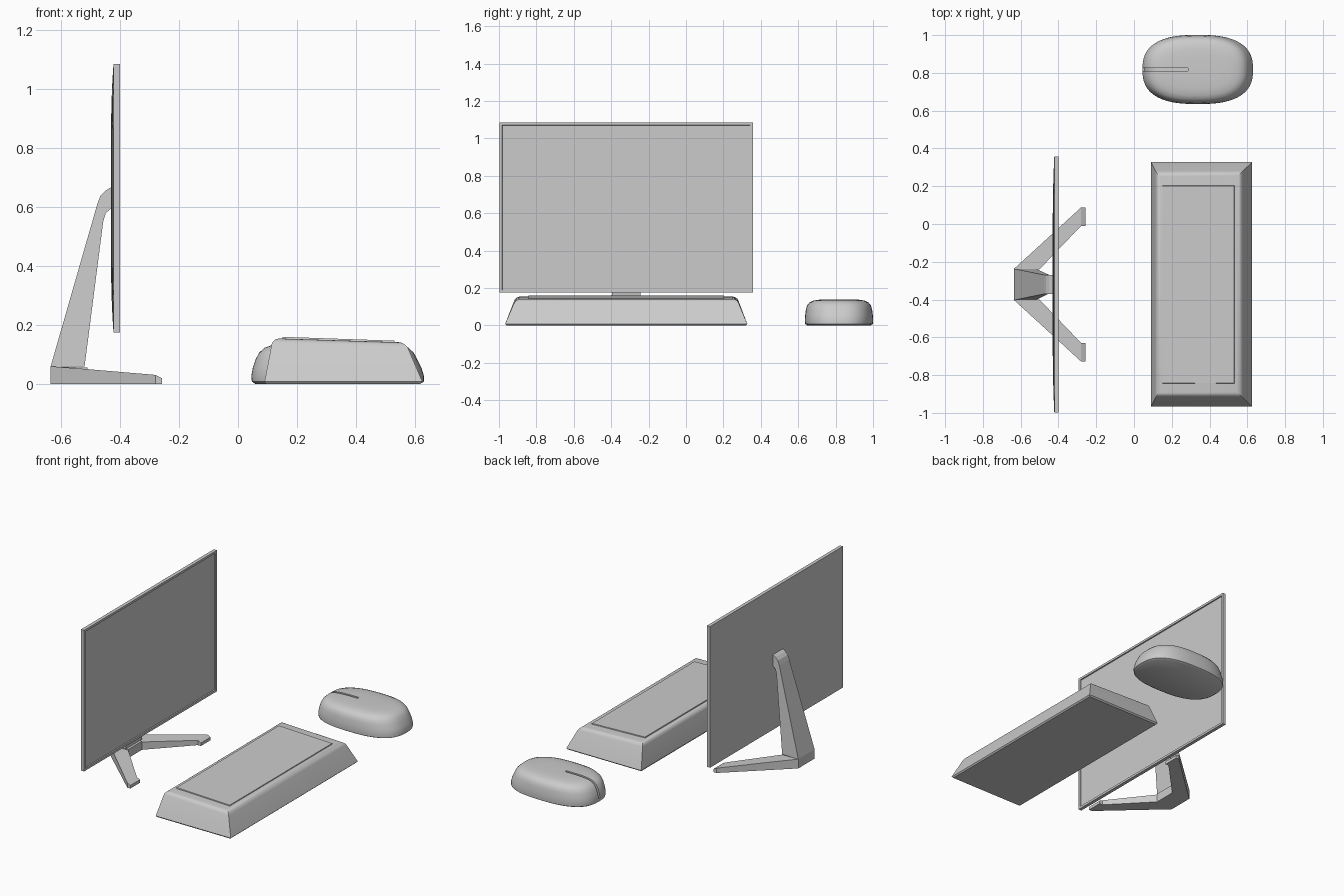
import bpy, bmesh, math
from mathutils import Vector

if "Cube" in bpy.data.objects:
    bpy.data.objects.remove(bpy.data.objects["Cube"])

CY = -0.32  # centre line of monitor and stand


def finish(name, bm, smooth=None):
    bmesh.ops.recalc_face_normals(bm, faces=bm.faces)
    me = bpy.data.meshes.new(name)
    bm.to_mesh(me)
    bm.free()
    ob = bpy.data.objects.new(name, me)
    bpy.context.collection.objects.link(ob)
    if smooth:
        shade(ob, smooth)
    return ob


def shade(ob, deg):
    bpy.ops.object.select_all(action='DESELECT')
    ob.select_set(True)
    bpy.context.view_layer.objects.active = ob
    bpy.ops.object.shade_smooth_by_angle(angle=math.radians(deg))


def loft(rings):
    """Skin equal-length point rings and cap both ends."""
    bm = bmesh.new()
    vs = [[bm.verts.new(p) for p in r] for r in rings]
    n = len(vs[0])
    for a, b in zip(vs, vs[1:]):
        for i in range(n):
            bm.faces.new((a[i], a[(i + 1) % n], b[(i + 1) % n], b[i]))
    bm.faces.new(vs[0])
    bm.faces.new(vs[-1])
    return bm


def rect(x0, x1, y0, y1, z0, z1):
    """Rectangle whose height runs from z0 at x0 to z1 at x1."""
    return [(x0, y0, z0), (x1, y0, z1), (x1, y1, z1), (x0, y1, z0)]


# Monitor panel with a recessed screen
bm = loft([rect(-0.422, -0.40, -0.997, 0.357, z, z) for z in (0.175, 1.085)])
bmesh.ops.recalc_face_normals(bm, faces=bm.faces)
front = [f for f in bm.faces if f.normal.x > 0.9]
bmesh.ops.inset_region(bm, faces=front, thickness=0.02)
bmesh.ops.inset_region(bm, faces=front, thickness=0.002, depth=-0.007)
finish("monitor_panel", bm)

# Slightly domed back cover
bm = bmesh.new()
bmesh.ops.create_grid(bm, x_segments=16, y_segments=16, size=1)
for v in bm.verts:
    u, w = v.co.x, v.co.y
    bulge = 0.009 * (1 - u ** 4) * (1 - w ** 4)
    v.co = Vector((-0.4221 - bulge, CY + u * 0.677, 0.63 + w * 0.455))
back = finish("monitor_back", bm, 30)

# Stand neck: side profile that narrows upward
profile = [(-0.635, 0.06), (-0.52, 0.06), (-0.457, 0.55), (-0.448, 0.58), (-0.425, 0.60),
           (-0.425, 0.67), (-0.45, 0.655), (-0.467, 0.637), (-0.477, 0.61)]
half = lambda z: 0.083 - 0.032 * min(1, (z - 0.06) / 0.5)
finish("stand_neck", loft([[(x, CY + s * half(z), z) for x, z in profile] for s in (-1, 1)]))

# Stand foot: hub and two splayed legs
hub = [(-0.635, -0.083), (-0.635, 0.083), (-0.51, 0.07), (-0.51, -0.07)]
finish("stand_hub", loft([[(x, CY + y, 0) for x, y in hub],
                          [(x, CY + y, 0.06 if x < -0.6 else 0.0555) for x, y in hub]]))
for side, s in (("left", -1), ("right", 1)):
    stations = [(-0.635, 0.0, 0.083, 0.06), (-0.51, 0.07, 0.197, 0.0505),
                (-0.28, 0.31, 0.408, 0.031), (-0.258, 0.31, 0.408, 0.02)]
    finish("stand_leg_" + side, loft([[(x, CY + s * a, 0), (x, CY + s * b, 0),
                                       (x, CY + s * b, z), (x, CY + s * a, z)]
                                      for x, a, b, z in stations]))

# Keyboard body: tapered block with rounded top edges
bm = loft([rect(0.095, 0.617, -0.96, 0.32, 0, 0), rect(0.09, 0.625, -0.967, 0.328, 0.008, 0.008),
           rect(0.118, 0.568, -0.91, 0.272, 0.155, 0.141)])
top = [e for e in bm.edges if all(v.co.z > 0.1 for v in e.verts)]
bmesh.ops.bevel(bm, geom=top, offset=0.022, segments=4, profile=0.5, affect='EDGES')
finish("keyboard_body", bm, 30)

# Keyboard key panel: thin raised slab on the sloping top
finish("keyboard_keys", loft([rect(0.148, 0.533, -0.845, 0.205, 0.145, 0.135),
                              rect(0.151, 0.53, -0.842, 0.202, 0.160, 0.147)]))

# Mouse body: stacked oval rings (left x, right x, half width, height)
levels = [(0.06, 0.615, 0.168, 0), (0.047, 0.63, 0.181, 0.008), (0.045, 0.63, 0.183, 0.028),
          (0.05, 0.622, 0.181, 0.055), (0.06, 0.607, 0.177, 0.085), (0.072, 0.595, 0.171, 0.107),
          (0.09, 0.578, 0.158, 0.123), (0.118, 0.553, 0.137, 0.133), (0.16, 0.515, 0.105, 0.138),
          (0.22, 0.455, 0.06, 0.14)]


def oval(x0, x1, hw, z, n=64, p=2.6):
    pts = []
    for i in range(n):
        c, s = math.cos(math.tau * i / n), math.sin(math.tau * i / n)
        pts.append(((x0 + x1) / 2 + (x1 - x0) / 2 * math.copysign(abs(c) ** (2 / p), c),
                    0.818 + hw * math.copysign(abs(s) ** (2 / p), s), z))
    return pts


mouse = finish("mouse_body", loft([oval(*l) for l in levels]))

# Groove between the mouse buttons
path = [(0.056, 0.03), (0.07, 0.075), (0.088, 0.105), (0.12, 0.122), (0.17, 0.129),
        (0.285, 0.131), (0.285, 0.2), (0.0, 0.2), (0.0, 0.03)]
cutter = finish("groove_cutter", loft([[(x, y, z) for x, z in path] for y in (0.811, 0.825)]))
cutter.hide_render = True
mod = mouse.modifiers.new("groove", 'BOOLEAN')
mod.operation, mod.object, mod.solver = 'DIFFERENCE', cutter, 'EXACT'
bpy.context.view_layer.objects.active = mouse
bpy.ops.object.modifier_apply(modifier=mod.name)
bpy.data.objects.remove(cutter)
shade(mouse, 40)
